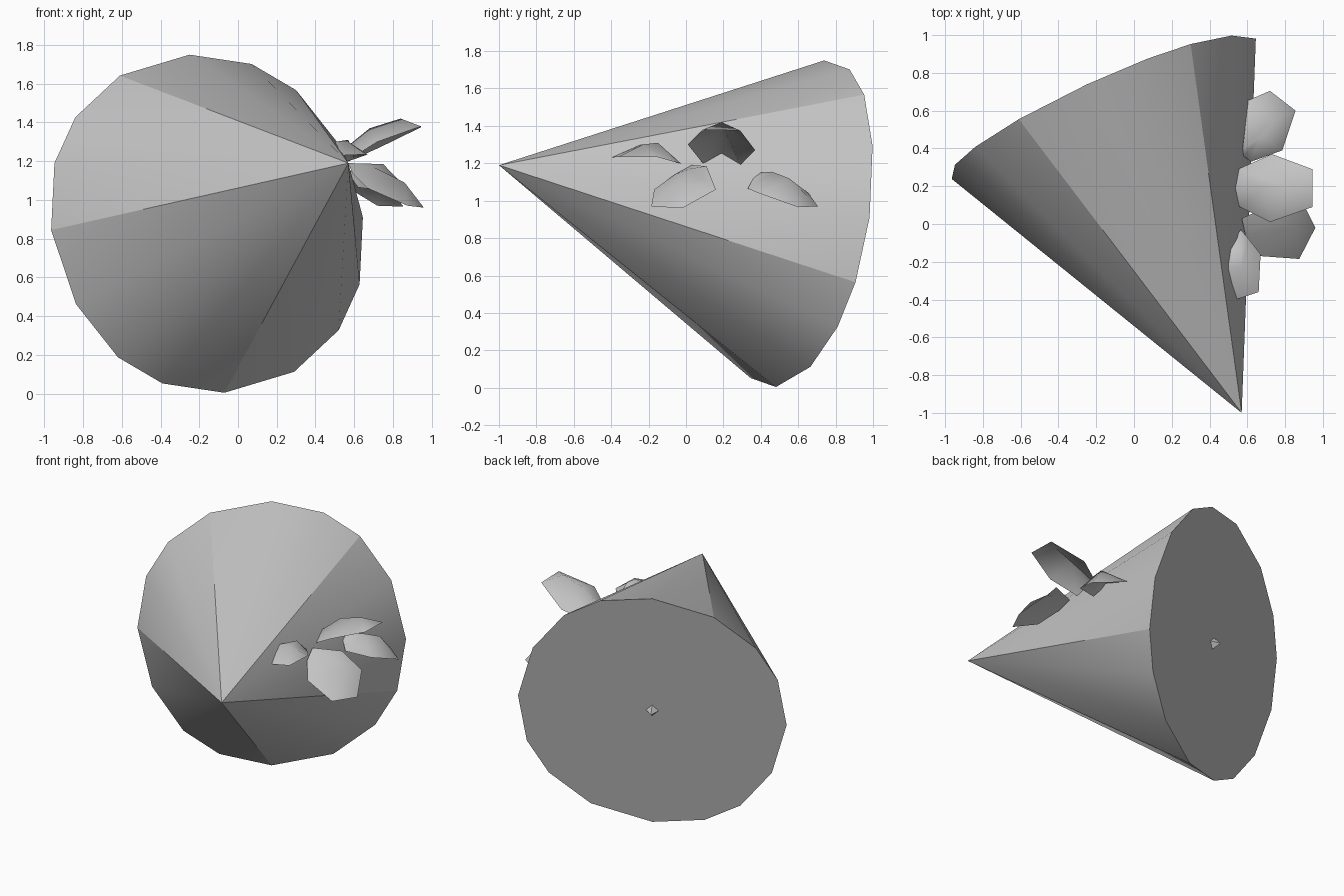
import bpy, bmesh, math
from mathutils import Vector

if "Cube" in bpy.data.objects:
    bpy.data.objects.remove(bpy.data.objects["Cube"])

grey = bpy.data.materials.new("plain grey")
grey.diffuse_color = (0.55, 0.55, 0.55, 1)
grey.use_nodes = True
grey.node_tree.nodes["Principled BSDF"].inputs["Base Color"].default_value = grey.diffuse_color


def finish(name, bm, smooth=True):
    mesh = bpy.data.meshes.new(name)
    for f in bm.faces:
        f.smooth = smooth
    bm.to_mesh(mesh)
    bm.free()
    mesh.materials.append(grey)
    ob = bpy.data.objects.new(name, mesh)
    bpy.context.collection.objects.link(ob)
    return ob


# Cone: tilted, 16 sides, half the rim given and mirrored through the centre
apex = Vector((0.57, -1.0, 1.19))
centre = Vector((-0.16, 0.61, 0.877))
axis = (apex - centre).normalized()
half = [(-0.09, 0.873), (0.23, 0.825), (0.46, 0.69), (0.677, 0.415),
        (0.805, 0.033), (0.788, -0.313), (0.68, -0.55), (0.45, -0.765)]
offsets = half + [(-x, -z) for x, z in half]
bm = bmesh.new()
rim = [bm.verts.new(centre + Vector((x, -(axis.x * x + axis.z * z) / axis.y, z)))
       for x, z in offsets]
tip = bm.verts.new(apex)
for i in range(16):
    bm.faces.new((rim[i], rim[(i + 1) % 16], tip))
base = bm.faces.new(rim)
bmesh.ops.recalc_face_normals(bm, faces=bm.faces[:])
for e in base.edges:
    e.smooth = False
for i in (2, 5, 8, 12, 15):  # seams between the smooth panels
    bm.edges.get((rim[i], tip)).smooth = False
finish("cone", bm)

# Small peg poking out of the middle of the base
bm = bmesh.new()
bmesh.ops.create_cone(bm, segments=4, radius1=0.045, radius2=0, depth=0.06, cap_ends=True)
peg = finish("base_peg", bm, False)
peg.rotation_mode = 'QUATERNION'
peg.rotation_quaternion = (-axis).to_track_quat('Z', 'Y')
peg.location = centre - axis * 0.025


# Petals: outline starting at the root, plus two ridge points (near, far)
def petal(name, outline, near, far):
    bm = bmesh.new()
    b, n1, s1, t1, t2, s2, n2 = [bm.verts.new(p) for p in outline]
    m, f = bm.verts.new(near), bm.verts.new(far)
    for face in ((b, n1, m), (n1, s1, f, m), (s1, t1, f), (t1, t2, f),
                 (t2, s2, f), (s2, n2, m, f), (n2, b, m)):
        bm.faces.new(face)
    bm.normal_update()
    total = sum((fc.normal for fc in bm.faces), Vector())
    if total.dot(Vector((0.5, 0, 1))) < 0:
        bmesh.ops.reverse_faces(bm, faces=bm.faces[:])
    finish(name, bm)


petal("upper_petal",
      [(.52, .19, 1.24), (.55, .29, 1.19), (.73, .37, 1.27), (.945, .29, 1.375),
       (.945, .09, 1.38), (.72, .01, 1.30), (.56, .09, 1.20)],
      (.68, .19, 1.37), (.84, .19, 1.42))
petal("lower_petal",
      [(.57, .03, 1.19), (.59, -.06, 1.14), (.67, -.17, 1.06), (.875, -.185, .97),
       (.96, -.02, .96), (.87, .16, 1.06), (.75, .11, 1.185)],
      (.70, .02, 1.17), (.86, -.02, 1.09))
petal("back_petal",
      [(.58, .36, 1.12), (.575, .40, 1.15), (.605, .655, 1.04), (.72, .705, .97),
       (.855, .60, .965), (.785, .39, 1.04), (.62, .33, 1.065)],
      (.67, .46, 1.155), (.74, .55, 1.12))
petal("front_petal",
      [(.565, -.03, 1.2), (.60, -.07, 1.21), (.67, -.16, 1.235), (.66, -.36, 1.235),
       (.54, -.40, 1.23), (.50, -.24, 1.30), (.50, -.13, 1.27)],
      (.57, -.15, 1.31), (.57, -.23, 1.30))
